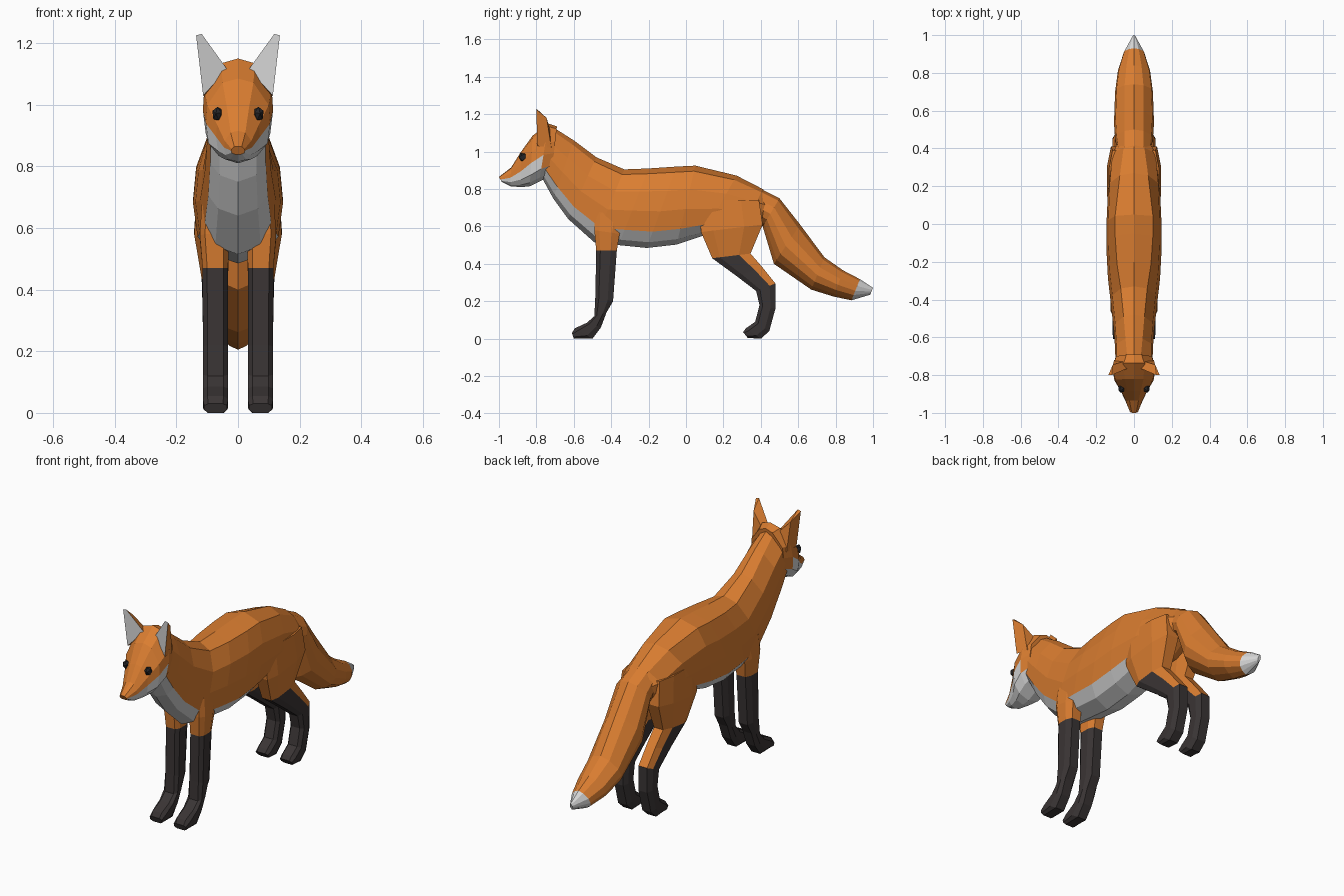
import bpy, bmesh
from mathutils import Matrix


def material(name, rgb):
    m = bpy.data.materials.new(name)
    m.diffuse_color = (*rgb, 1)
    return m


ORANGE, WHITE, BLACK, EYE = 0, 1, 2, 3
MATS = [material("orange fur", (0.70, 0.205, 0.03)),
        material("pale fur", (0.68, 0.68, 0.68)),
        material("dark stocking", (0.042, 0.035, 0.035)),
        material("eye", (0.02, 0.02, 0.022))]


def finish(name, bm, mirror=False):
    bmesh.ops.recalc_face_normals(bm, faces=bm.faces[:])
    me = bpy.data.meshes.new(name)
    bm.to_mesh(me)
    bm.free()
    for m in MATS:
        me.materials.append(m)
    ob = bpy.data.objects.new(name, me)
    bpy.context.collection.objects.link(ob)
    if mirror:
        ob.modifiers.new("Mirror", 'MIRROR').use_mirror_merge = False
    return ob


def loft(name, loops, rule, caps=(0, 0), mirror=False):
    """Skin closed loops of points; rule(segment, side) gives the material."""
    bm = bmesh.new()
    rings = [[bm.verts.new(p) for p in loop] for loop in loops]
    n = len(rings[0])
    for s in range(len(rings) - 1):
        for j in range(n):
            k = (j + 1) % n
            f = bm.faces.new((rings[s][j], rings[s][k], rings[s + 1][k], rings[s + 1][j]))
            f.material_index = rule(s, j)
    for ring, m in ((rings[0], caps[0]), (rings[-1], caps[1])):
        bm.faces.new(ring).material_index = m
    return finish(name, bm, mirror)


def symmetric(rows, profile):
    """Rows: top y,z, bottom y,z, half width, ridge half width."""
    loops = []
    for ty, tz, by, bz, w, ridge in rows:
        half = []
        for i, (t, f) in enumerate(profile):
            x = ridge if i == 1 else f * w
            half.append((x, ty + (by - ty) * t, tz + (bz - tz) * t))
        loops.append(half + [(-x, y, z) for x, y, z in half[-2:0:-1]])
    return loops


def fold(j):
    return j if j < 6 else 11 - j


# Torso and neck
torso = [(-0.71, 1.13, -0.77, 0.86, 0.098, 0.035),
         (-0.60, 1.06, -0.71, 0.75, 0.100, 0.045),
         (-0.48, 0.97, -0.63, 0.64, 0.107, 0.055),
         (-0.33, 0.905, -0.49, 0.515, 0.123, 0.07),
         (-0.20, 0.91, -0.36, 0.50, 0.138, 0.09),
         (-0.05, 0.92, -0.21, 0.485, 0.146, 0.10),
         (0.05, 0.925, -0.05, 0.503, 0.146, 0.10),
         (0.27, 0.872, 0.09, 0.55, 0.138, 0.075),
         (0.41, 0.80, 0.30, 0.56, 0.122, 0.055),
         (0.45, 0.75, 0.41, 0.63, 0.085, 0.045)]
body_profile = [(0, 0), (0.07, 0), (0.30, 0.93), (0.55, 1), (0.80, 0.9), (0.93, 0.6), (1, 0)]
loft("torso", symmetric(torso, body_profile),
     lambda s, j: WHITE if fold(j) >= 4 and s < 7 else ORANGE)

# Tail with a pale tip
tail = [(0.38, 0.81, 0.36, 0.63, 0.085, 0.05),
        (0.50, 0.75, 0.41, 0.60, 0.100, 0.05),
        (0.61, 0.61, 0.47, 0.40, 0.106, 0.05),
        (0.74, 0.435, 0.67, 0.262, 0.100, 0.05),
        (0.84, 0.365, 0.79, 0.225, 0.085, 0.04),
        (0.93, 0.318, 0.885, 0.205, 0.055, 0.025),
        (1.00, 0.272, 0.985, 0.235, 0.008, 0.004)]
tail_profile = [(0, 0), (0.08, 0), (0.32, 0.92), (0.55, 1), (0.75, 0.85), (0.90, 0.45), (1, 0)]
loft("tail", symmetric(tail, tail_profile),
     lambda s, j: WHITE if s >= 5 else ORANGE, (ORANGE, WHITE))

# Head: orange mask, pale cheeks and jaw
head = [(-0.69, 1.135, -0.72, 0.87, 0.098, 0.04),
        (-0.735, 1.15, -0.785, 0.84, 0.114, 0.055),
        (-0.82, 1.085, -0.835, 0.815, 0.104, 0.05),
        (-0.885, 0.995, -0.88, 0.81, 0.071, 0.035),
        (-0.935, 0.915, -0.94, 0.815, 0.045, 0.024),
        (-1.00, 0.865, -0.985, 0.838, 0.022, 0.012)]
head_profile = [(0, 0), (0.05, 0), (0.32, 0.96), (0.54, 1), (0.78, 0.92), (0.93, 0.6), (1, 0)]
loft("head", symmetric(head, head_profile),
     lambda s, j: WHITE if fold(j) >= (4 if s == 0 else 3) else ORANGE)

# Ears: pale front face, orange folded back
bm = bmesh.new()
pts = [(0.035, -0.765, 1.115), (0.113, -0.795, 1.03), (0.136, -0.80, 1.225),
       (0.118, -0.80, 1.23), (0.112, -0.745, 1.18), (0.105, -0.72, 1.02),
       (0.045, -0.725, 1.11)]
v = [bm.verts.new(p) for p in pts]
for ids, m in (((0, 1, 2, 3), WHITE), ((1, 5, 4, 2), ORANGE), ((2, 4, 3), ORANGE),
               ((0, 3, 4, 6), ORANGE), ((6, 4, 5), ORANGE), ((0, 6, 5, 1), ORANGE)):
    bm.faces.new([v[i] for i in ids]).material_index = m
finish("ears", bm, True)

# Eyes
bm = bmesh.new()
bmesh.ops.create_icosphere(bm, subdivisions=1, radius=1,
                           matrix=Matrix.Translation((0.067, -0.872, 0.97))
                           @ Matrix.Rotation(0.5, 4, 'X')
                           @ Matrix.Diagonal((0.018, 0.022, 0.026, 1)))
for f in bm.faces:
    f.material_index = EYE
finish("eyes", bm, True)


def leg_loops(rows):
    """Rows: front y,z, back y,z, inner x, outer x; chamfered box sections."""
    loops = []
    for fy, fz, by, bz, a, b in rows:
        c = (b - a) * 0.18
        sec = [(0, a + c), (0, b - c), (0.2, b), (0.7, b),
               (1, b - c), (1, a + c), (0.7, a), (0.2, a)]
        loops.append([(x, fy + (by - fy) * t, fz + (bz - fz) * t) for t, x in sec])
    return loops


# Front legs
front = [(-0.49, 0.68, -0.33, 0.66, 0.03, 0.118),
         (-0.49, 0.58, -0.355, 0.56, 0.03, 0.124),
         (-0.48, 0.47, -0.37, 0.47, 0.032, 0.115),
         (-0.485, 0.22, -0.39, 0.20, 0.032, 0.114),
         (-0.49, 0.12, -0.425, 0.14, 0.032, 0.114),
         (-0.53, 0.085, -0.455, 0.06, 0.032, 0.114),
         (-0.595, 0.055, -0.50, 0.0, 0.032, 0.114),
         (-0.61, 0.03, -0.60, 0.0, 0.036, 0.110)]
loft("front_legs", leg_loops(front),
     lambda s, j: ORANGE if s < 2 else BLACK, (ORANGE, BLACK), True)

# Hind legs: orange thigh, orange stripe down the back of the hock
hind = [(0.07, 0.74, 0.39, 0.74, 0.03, 0.132),
        (0.08, 0.57, 0.41, 0.61, 0.03, 0.142),
        (0.14, 0.43, 0.345, 0.455, 0.032, 0.118),
        (0.27, 0.335, 0.41, 0.38, 0.032, 0.115),
        (0.375, 0.255, 0.478, 0.295, 0.032, 0.114),
        (0.393, 0.18, 0.478, 0.16, 0.032, 0.114),
        (0.37, 0.09, 0.445, 0.04, 0.032, 0.114),
        (0.32, 0.055, 0.40, 0.0, 0.032, 0.114),
        (0.305, 0.035, 0.33, 0.004, 0.036, 0.110)]
loft("hind_legs", leg_loops(hind),
     lambda s, j: ORANGE if s < 2 or (s < 4 and j in (3, 4, 5)) else BLACK,
     (ORANGE, BLACK), True)
